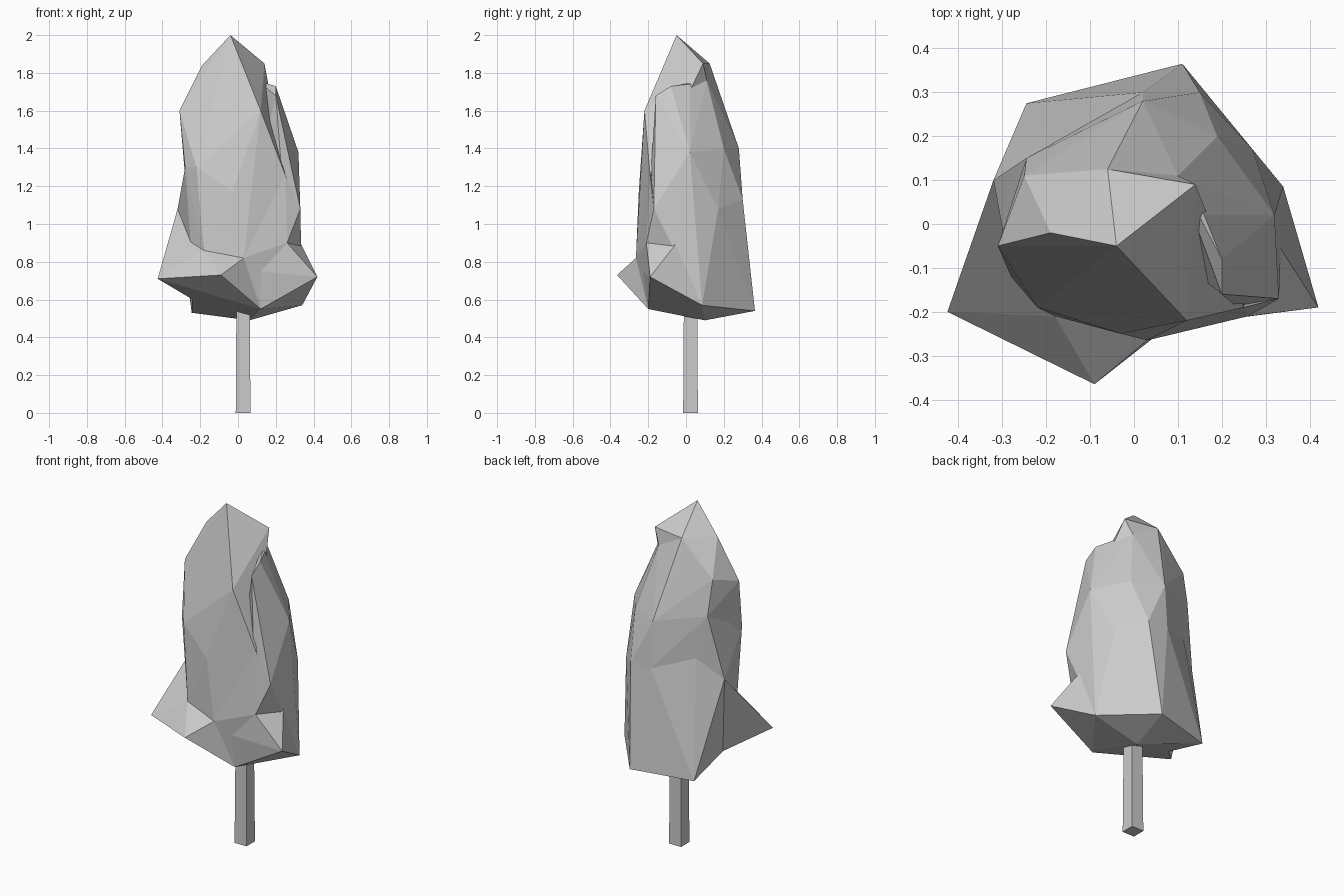
import bpy
import bmesh

default_cube = bpy.data.objects.get("Cube")
if default_cube:
    bpy.data.objects.remove(default_cube, do_unlink=True)


def flat_material(name, colour):
    material = bpy.data.materials.new(name)
    material.use_nodes = True
    material.diffuse_color = colour
    shader = material.node_tree.nodes["Principled BSDF"]
    shader.inputs["Base Color"].default_value = colour
    return material


def add_object(name, bm, material):
    bmesh.ops.recalc_face_normals(bm, faces=bm.faces)
    mesh = bpy.data.meshes.new(name)
    bm.to_mesh(mesh)
    bm.free()
    mesh.materials.append(material)
    obj = bpy.data.objects.new(name, mesh)
    bpy.context.collection.objects.link(obj)
    return obj


def faceted_mass(name, corners, material):
    """Wrap a faceted closed skin around the corner points."""
    bm = bmesh.new()
    for corner in corners:
        bm.verts.new(corner)
    hull = bmesh.ops.convex_hull(bm, input=bm.verts)
    loose = [v for v in hull["geom_interior"] if isinstance(v, bmesh.types.BMVert)]
    bmesh.ops.delete(bm, geom=loose, context="VERTS")
    return add_object(name, bm, material)


grey = flat_material("light grey", (0.6, 0.6, 0.6, 1))

# Corners of the pointed top
apex = (-.04, -.05, 2)
top_left_shoulder = (.14, .09, 1.85)
top_back_shoulder = (-.06, .125, 1.85)
top_right_shoulder = (-.19, -.02, 1.84)
back_neck = (.1, .11, 1.76)

# Corners of the front slab
slab_right_upper = (-.31, -.05, 1.6)
slab_right_middle = (-.22, -.19, 1.3)
slab_right_lower = (-.18, -.21, .86)
slab_centre_upper = (.12, -.22, 1.6)
slab_centre_middle = (-.03, -.25, 1.17)
slab_centre_lower = (.03, -.265, .82)
slab_left_middle = (.25, -.19, 1.26)
slab_left_dent = (.08, -.21, 1)

# Corners of the back
back_right_upper = (-.25, .11, 1.65)
back_right_middle = (-.245, .15, 1.45)
back_right_lower = (-.32, .1, 1.08)
back_centre_upper = (-.07, .17, 1.68)
back_centre_middle = (.02, .28, 1.4)
back_centre_lower = (.02, .3, 1.13)
back_left_middle = (.19, .2, 1.4)
back_left_lower = (.15, .3, 1.13)
back_middle_facet = (-.11, .2, 1.45)
back_inner_facet = (-.19, .18, 1.2)
side_right_middle = (-.28, -.12, 1.3)
side_right_lower = (-.25, -.12, .9)

# Corners of the lobe on the left side
lobe_front_tip = (.2, -.16, 1.68)
lobe_side_tip = (.2, -.08, 1.73)
lobe_inner_tip = (.16, .02, 1.74)
lobe_side_middle = (.32, .02, 1.38)
lobe_front_middle = (.33, -.17, 1.08)
lobe_back_middle = (.27, .17, 1.08)
lobe_side_lower = (.33, -.05, .9)
lobe_front_lower = (.26, -.21, .9)

# Corners of the underside and the flared skirt
rim_back_left = (.11, .365, .54)
rim_back_right = (-.245, .275, .53)
rim_left = (.34, .085, .57)
rim_right = (-.24, 0, .6)
rim_front = (.12, -.2, .55)
underside_centre = (.06, .1, .49)
flare_right = (-.425, -.2, .71)
flare_front = (-.09, -.365, .73)
flare_left = (.42, -.19, .72)
flare_inner = (.11, -.23, .75)
crown_core = (0, 0, .8)

# Crown, as overlapping faceted masses
crown = {
    "crown_front": [
        apex, top_left_shoulder, top_back_shoulder, top_right_shoulder,
        back_neck, back_right_upper, slab_right_upper, slab_right_middle,
        slab_right_lower, slab_centre_upper, slab_centre_middle,
        slab_centre_lower, slab_left_middle, side_right_middle,
        side_right_lower,
    ],
    "crown_front_foot": [
        slab_centre_lower, slab_left_dent, slab_left_middle,
        lobe_front_middle, lobe_front_lower, crown_core,
    ],
    "crown_back_upper_right": [
        top_back_shoulder, back_neck, back_right_upper, back_right_middle,
        back_centre_upper, back_middle_facet, back_centre_middle,
        slab_right_upper, side_right_middle,
    ],
    "crown_back_upper_left": [
        top_back_shoulder, back_neck, back_centre_upper, lobe_inner_tip,
        back_centre_middle, back_left_middle, lobe_side_middle,
    ],
    "crown_back_middle": [
        back_right_middle, back_middle_facet, back_centre_middle,
        back_left_middle, back_right_lower, back_inner_facet,
        back_centre_lower, back_left_lower, lobe_back_middle,
        side_right_middle, side_right_lower, slab_left_middle,
    ],
    "crown_back_lower": [
        back_right_lower, back_inner_facet, back_centre_lower,
        back_left_lower, lobe_back_middle, side_right_lower, rim_back_left,
        rim_back_right, rim_left, rim_right, rim_front, underside_centre,
    ],
    "crown_left_lobe": [
        back_neck, lobe_front_tip, lobe_side_tip, lobe_inner_tip,
        lobe_side_middle, lobe_front_middle, lobe_back_middle,
        lobe_side_lower, lobe_front_lower, back_left_middle, rim_left,
        crown_core,
    ],
    "skirt_right": [
        flare_right, flare_front, back_right_lower, rim_right, rim_front,
        slab_right_lower, slab_centre_lower, crown_core,
    ],
    "skirt_front": [
        flare_inner, lobe_front_lower, rim_front, slab_centre_lower,
        crown_core,
    ],
    "skirt_left": [
        flare_left, flare_inner, lobe_front_lower, lobe_side_lower,
        rim_left, rim_front, crown_core,
    ],
}
for part_name, corners in crown.items():
    faceted_mass(part_name, corners, grey)

# Square trunk, slightly narrower towards the top
bm = bmesh.new()
bmesh.ops.create_cube(bm, size=1)
for vert in bm.verts:
    top = vert.co.z > 0
    width = .07 if top else .078
    vert.co.x = vert.co.x * width + .027
    vert.co.y = vert.co.y * width + .024
    vert.co.z = .62 if top else 0
add_object("trunk", bm, grey)
